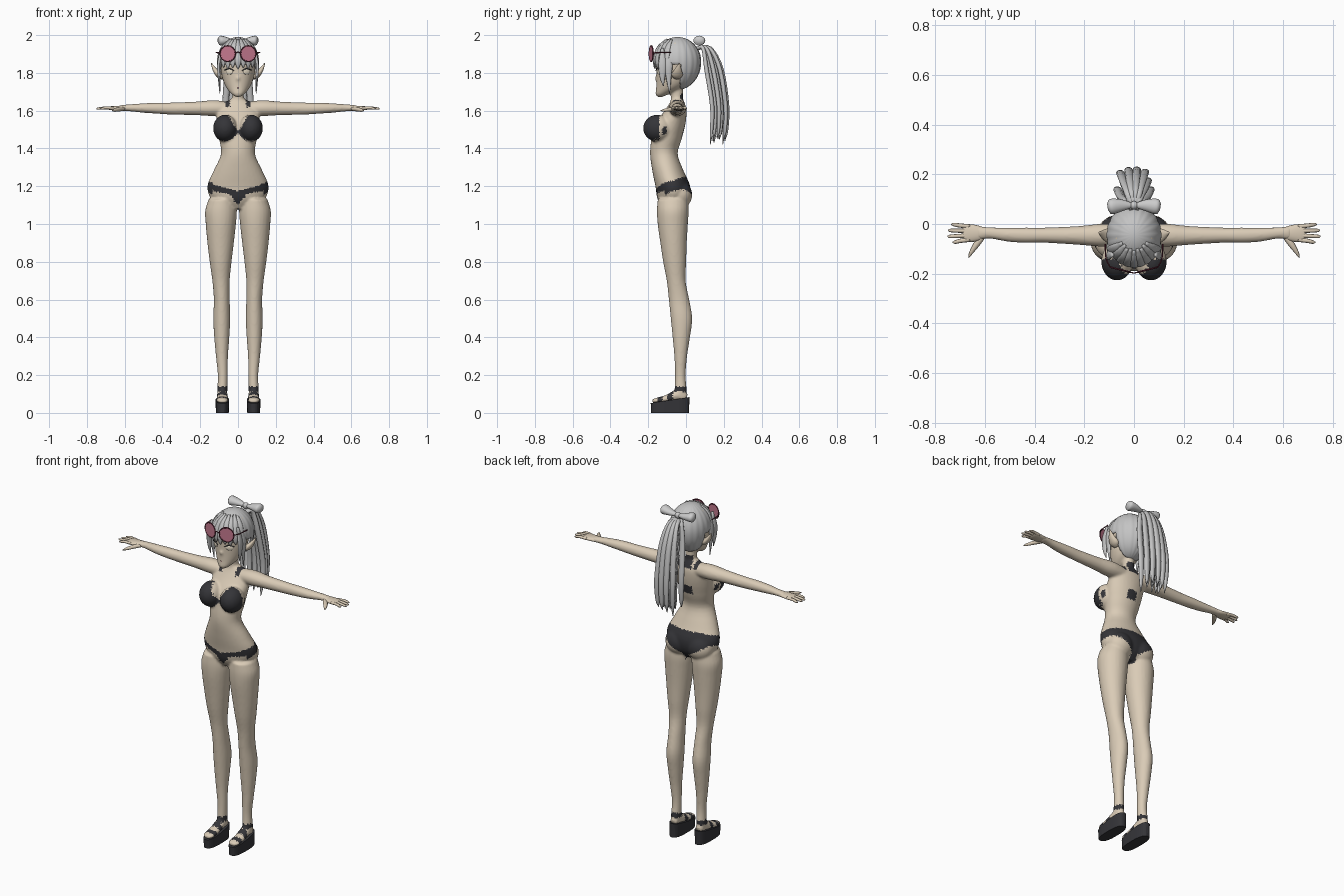
import bpy, bmesh, math, random
from mathutils import Vector, Matrix

random.seed(4)
if "Cube" in bpy.data.objects:
    bpy.data.objects.remove(bpy.data.objects["Cube"])


def material(name, r, g, b):
    m = bpy.data.materials.new(name)
    m.diffuse_color = (r, g, b, 1)
    m.use_nodes = True
    m.node_tree.nodes["Principled BSDF"].inputs["Base Color"].default_value = (r, g, b, 1)
    return m


SKIN = material("skin", .70, .60, .47)
HAIR = material("silver hair", .55, .55, .55)
BOW = material("bow grey", .6, .6, .6)
DARK = material("dark fabric", .035, .035, .04)
LENS = material("pink lens", .55, .19, .27)
FRAME = material("dark red frame", .12, .02, .04)
EYE = material("eye cream", .78, .70, .56)

X, Y, Z = Vector((1, 0, 0)), Vector((0, 1, 0)), Vector((0, 0, 1))


def spline(pts, n):
    v = [Vector(p) for p in pts]
    v = [v[0] * 2 - v[1]] + v + [v[-1] * 2 - v[-2]]
    out = []
    for i in range(1, len(v) - 2):
        a, b, c, d = v[i - 1:i + 3]
        for k in range(n):
            t = k / n
            out.append((b * 2 + (c - a) * t + (a * 2 - b * 5 + c * 4 - d) * t ** 2
                        + (b * 3 - a - c * 3 + d) * t ** 3) * .5)
    return out + [v[-2]]


def loft(bm, pts, side=X, axis=None, s=1, seg=16, n=4, power=1):
    """Skin rings along (x, y, z, radius along side, other radius); s=-1 mirrors x."""
    pts = spline(pts, n)
    pos = [Vector(p[:3]) for p in pts]
    rings = []
    for i, p in enumerate(pts):
        t = axis or (pos[min(i + 1, len(pos) - 1)] - pos[max(i - 1, 0)]).normalized()
        u = (side - t * side.dot(t)).normalized()
        w = t.cross(u)
        ring = []
        for k in range(seg):
            c, d = math.cos(2 * math.pi * k / seg), math.sin(2 * math.pi * k / seg)
            c = math.copysign(abs(c) ** power, c)
            d = math.copysign(abs(d) ** power, d)
            q = pos[i] + u * c * max(p[3], .001) + w * d * max(p[4], .001)
            ring.append(bm.verts.new((q.x * s, q.y, q.z)))
        rings.append(ring)
    for r0, r1 in zip(rings, rings[1:]):
        for k in range(seg):
            j = (k + 1) % seg
            bm.faces.new((r0[k], r0[j], r1[j], r1[k]))
    bm.faces.new(rings[0])
    bm.faces.new(rings[-1])


def ball(bm, pos, size, turn=0, u=24, v=14):
    m = Matrix.Translation(pos) @ Matrix.Rotation(turn, 4, 'Z') @ Matrix.Diagonal((*size, 1))
    return bmesh.ops.create_uvsphere(bm, u_segments=u, v_segments=v, radius=1, matrix=m)["verts"]


def finish(name, bm, mat, smooth=True):
    bmesh.ops.recalc_face_normals(bm, faces=bm.faces[:])
    me = bpy.data.meshes.new(name)
    bm.to_mesh(me)
    bm.free()
    me.materials.append(mat)
    for p in me.polygons:
        p.use_smooth = smooth
    ob = bpy.data.objects.new(name, me)
    bpy.context.collection.objects.link(ob)
    return ob


# Body: torso, neck, head, limbs fused into one skin
bm = bmesh.new()
loft(bm, [(0, -.07, 1.08, .06, .05), (0, -.067, 1.13, .14, .083), (0, -.07, 1.2, .162, .092),
          (0, -.095, 1.28, .13, .083), (0, -.117, 1.37, .09, .073), (0, -.103, 1.45, .1, .08),
          (0, -.083, 1.53, .112, .08), (0, -.055, 1.6, .11, .058), (0, -.047, 1.64, .075, .04),
          (0, -.047, 1.665, .03, .03)], axis=Z, seg=32)
loft(bm, [(0, -.052, 1.6, .042, .038), (0, -.048, 1.66, .031, .033), (0, -.05, 1.75, .033, .034)], axis=Z)
loft(bm, [(0, -.138, 1.673, .012, .014), (0, -.125, 1.688, .034, .036), (0, -.09, 1.72, .061, .068),
          (0, -.07, 1.76, .079, .087), (0, -.06, 1.82, .092, .098), (0, -.05, 1.9, .098, .108),
          (0, -.05, 1.96, .07, .08), (0, -.05, 1.975, .02, .02)], axis=Z, seg=32)
ball(bm, (0, -.156, 1.77), (.008, .012, .013))
for s in (1, -1):
    ball(bm, (s * .07, -.035, 1.155), (.078, .068, .075))
    ball(bm, (s * .068, -.15, 1.507), (.064, .077, .072))
    loft(bm, [(.086, -.07, 1.13, .07, .08), (.09, -.07, 1.07, .084, .084), (.091, -.07, 1.0, .08, .08),
              (.092, -.066, .9, .07, .07), (.092, -.06, .8, .058, .061), (.09, -.052, .7, .046, .05),
              (.086, -.037, .6, .042, .054), (.086, -.024, .5, .045, .057), (.086, -.025, .4, .04, .046),
              (.085, -.028, .3, .032, .034), (.081, -.03, .2, .026, .028), (.083, -.028, .12, .027, .032),
              (.083, -.025, .075, .024, .03)], axis=Z, s=s, seg=24)
    loft(bm, [(.083, .005, .085, .02, .016), (.083, -.04, .095, .028, .03), (.083, -.1, .076, .031, .02),
              (.083, -.155, .066, .032, .014), (.083, -.178, .063, .02, .009)], s=s)
    loft(bm, [(.04, -.045, 1.61, .04, .036), (.13, -.045, 1.613, .046, .042), (.22, -.046, 1.612, .038, .036),
              (.35, -.045, 1.611, .031, .032), (.43, -.045, 1.613, .031, .029), (.5, -.043, 1.614, .029, .025),
              (.58, -.036, 1.615, .023, .018), (.63, -.036, 1.613, .028, .015)], side=Y, s=s, seg=20)
body = finish("body", bm, SKIN)
rm = body.modifiers.new("fuse", 'REMESH')
rm.mode = 'VOXEL'
rm.voxel_size = .007
sm = body.modifiers.new("soften", 'SMOOTH')
sm.factor, sm.iterations = .5, 4
graph = bpy.context.evaluated_depsgraph_get()
fused = bpy.data.meshes.new_from_object(body.evaluated_get(graph))
body.modifiers.clear()
body.data = fused
fused.materials.clear()
fused.materials.append(SKIN)
fused.materials.append(DARK)


def is_fabric(c):
    x, y, z = abs(c.x), c.y, c.z
    if z < .16:  # sandal straps
        return .112 < z < .14 or (z > .05 and (abs(y + .085) < .014 or abs(y + .14) < .014))
    if 1.04 < z < 1.27:  # briefs
        t = min(max((y + .14) / .13, 0), 1)
        low_front = 1.1 + min(x * 1.1, .05) + x * .2 - (.03 if x > .135 else 0)
        low_back = 1.06 if x < .02 else 1.1 + .6 * x
        high = (1.175 + .25 * x) * (1 - t) + 1.25 * t
        return low_front * (1 - t) + low_back * t < z < high
    if y < -.14 and 1.42 < z < 1.6:  # bra cups
        return math.hypot(x - .07, z - 1.512) < .073 and z < 1.49 + 1.6 * x
    if 1.46 < z < 1.515:  # back clasp and side tabs
        return (x < .03 and y > -.06) or (x > .085 and abs(y + .115) < .012 and z > 1.475)
    if 1.62 < z < 1.69 and x < .075:  # halter strap
        return (x < .03 and y > -.03) or (abs(x - .055) < .012 and z < 1.67)
    return False


for p in fused.polygons:
    p.use_smooth = True
    jitter = Vector([random.uniform(-.004, .004) for _ in range(3)])
    p.material_index = int(is_fabric(p.center + jitter))

# Hands, ears, sandal soles
for s, label in ((1, "left"), (-1, "right")):
    bm = bmesh.new()
    loft(bm, [(.6, -.036, 1.613, .022, .012), (.635, -.037, 1.613, .033, .013),
              (.675, -.037, 1.613, .036, .01), (.69, -.037, 1.613, .03, .006)], side=Y, s=s)
    for y, tip, dy in ((-.01, .735, .008), (-.028, .748, .002), (-.046, .75, -.004), (-.063, .73, -.01)):
        loft(bm, [(.66, y, 1.613, .009, .008), (.7, y + dy / 2, 1.615, .0085, .0075),
                  (tip - .01, y + dy, 1.611, .007, .006), (tip, y + dy, 1.61, .002, .002)], side=Y, s=s, seg=8)
    loft(bm, [(.605, -.045, 1.61, .012, .011), (.632, -.08, 1.607, .013, .011),
              (.655, -.115, 1.602, .008, .008), (.665, -.135, 1.6, .002, .002)], side=Y, s=s, seg=8)
    finish(label + "_hand", bm, SKIN)

    bm = bmesh.new()
    loft(bm, [(.08, -.05, 1.775, .018, .012), (.1, -.047, 1.79, .03, .017),
              (.122, -.042, 1.815, .02, .012), (.142, -.034, 1.852, .002, .002)], side=Y, s=s, seg=12)
    finish(label + "_ear", bm, SKIN)

    bm = bmesh.new()
    loft(bm, [(.083, -.084, 0, .034, .1), (.083, -.084, .025, .035, .101), (.083, -.084, .052, .036, .103)],
         axis=Z, s=s, seg=32, n=2, power=.75)
    for v in bm.verts:  # wedge rising to the heel
        v.co.z *= 1 + 3 * (v.co.y + .185)
    sole = finish(label + "_sandal_sole", bm, DARK, smooth=False)

    # Eyes with lash lines
    bm = bmesh.new()
    ball(bm, (s * .046, -.144, 1.806), (.021, .005, .015), turn=s * .5)
    finish(label + "_eye", bm, EYE)
    bm = bmesh.new()
    loft(bm, [(.022, -.16, 1.812, .002, .002), (.045, -.152, 1.823, .003, .003),
              (.07, -.134, 1.815, .002, .002)], side=Z, s=s, seg=8)
    finish(label + "_lashes", bm, DARK)

# Mouth
bm = bmesh.new()
loft(bm, [(-.013, -.152, 1.722, .0015, .0015), (0, -.157, 1.72, .002, .002), (.013, -.152, 1.722, .0015, .0015)],
     side=Z, seg=6)
finish("mouth", bm, FRAME)

# Hair cap with radial grooves, open around the face
bm = bmesh.new()
C, R = Vector((0, -.045, 1.86)), Vector((.108, .122, .13))
for v in ball(bm, (0, 0, 0), (1, 1, 1), u=84, v=28):
    groove = 1 + .03 * abs(math.cos(10 * math.atan2(v.co.y, v.co.x)))
    drop = 1.15 if v.co.z < 0 else 1
    v.co = C + Vector((v.co.x * R.x * groove, v.co.y * R.y * groove, v.co.z * R.z * drop))
gone = [f for f in bm.faces if f.calc_center_median().y < -.03 and f.calc_center_median().z < 1.845]
bmesh.ops.delete(bm, geom=gone, context='FACES')
cap = finish("hair_cap", bm, HAIR)
cap.modifiers.new("thickness", 'SOLIDIFY').thickness = .006

# Fringe and side locks
bm = bmesh.new()
for i in range(-4, 5):
    f = math.radians(i * 15)
    pts = []
    for e, a, b in ((60, .006, .004), (35, .016, .007), (8, .019, .007), (-8, .012, .005), (-17, .002, .002)):
        e = math.radians(e + (3 if i % 2 else 0))
        d = Vector((math.cos(e) * math.sin(f), -math.cos(e) * math.cos(f), math.sin(e)))
        pts.append((*(C + d * R * 1.02), a, b))
    loft(bm, pts, side=Vector((math.cos(f), math.sin(f), 0)), seg=10)
for s in (1, -1):
    for y, end in ((-.125, 1.73), (-.092, 1.69)):
        loft(bm, [(.085, y, 1.93, .008, .006), (.102, y, 1.85, .021, .008),
                  (.1, y, 1.78, .015, .007), (.096, y + .005, end, .002, .002)], side=Y, s=s, seg=10)
finish("fringe_and_side_locks", bm, HAIR)

# Ponytail
bm = bmesh.new()
for i in range(13):
    u = (i - 6) / 6
    d = (-1, 1, 0)[i % 3]
    y = d * .03 - .02 * u * u
    loft(bm, [(.01 * u, .06, 1.93, .01, .01), (.03 * u, .115 + y / 2, 1.93, .014, .01),
              (.052 * u, .158 + y, 1.82, .017, .012), (.066 * u, .188 + y, 1.63, .017, .012),
              (.064 * u, .186 + y, 1.5, .013, .009),
              (.06 * u, .178 + y, 1.42 + random.uniform(0, .04), .002, .002)], seg=10)
finish("ponytail", bm, HAIR)

# Hair bow
bm = bmesh.new()
ball(bm, (0, .075, 1.962), (.017, .017, .018))
for s in (1, -1):
    loft(bm, [(.005, .075, 1.962, .009, .009), (.05, .075, 1.967, .024, .018),
              (.092, .07, 1.971, .031, .026), (.106, .068, 1.971, .014, .012)], side=Y, s=s)
finish("hair_bow", bm, BOW)

# Sunglasses resting on the fringe
lenses, frames = bmesh.new(), bmesh.new()
for s in (1, -1):
    mid = Vector((.054, -.184, 1.902))
    wrap = Vector((math.cos(.25), math.sin(.25), 0))
    ring = [mid + (wrap * math.cos(k * math.pi / 8) + Z * math.sin(k * math.pi / 8)) * .042 for k in range(17)]
    loft(lenses, [(*(mid - wrap.cross(Z) * .002), .042, .042), (*(mid + wrap.cross(Z) * .002), .042, .042)],
         side=wrap, s=s, n=1)
    loft(frames, [(*p, .0035, .0035) for p in ring], side=wrap.cross(Z), s=s, seg=6, n=1)
    loft(frames, [(.095, -.174, 1.906, .003, .003), (.112, -.14, 1.907, .003, .003),
                  (.116, -.08, 1.907, .003, .003)], side=Z, s=s, seg=6)
loft(frames, [(-.014, -.194, 1.905, .003, .003), (0, -.197, 1.91, .003, .003), (.014, -.194, 1.905, .003, .003)],
     side=Z, seg=6)
finish("sunglass_lenses", lenses, LENS, smooth=False)
finish("sunglass_frames", frames, FRAME)
